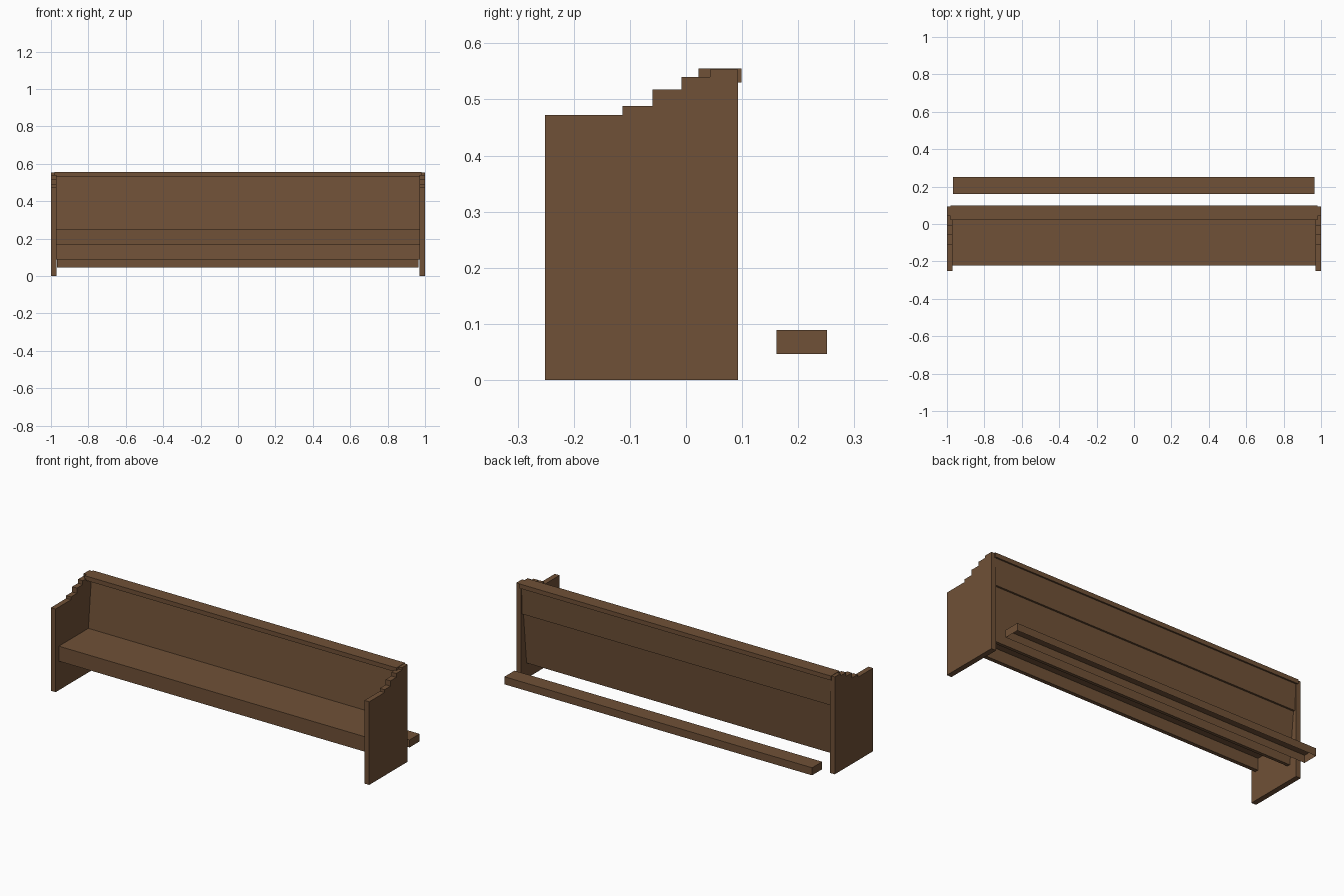
import bpy
import bmesh

cube = bpy.data.objects.get("Cube")
if cube:
    bpy.data.objects.remove(cube, do_unlink=True)

# Single brown wood colour
wood = bpy.data.materials.new("brown_wood")
wood.use_nodes = True
colour = (0.16, 0.082, 0.038, 1)
wood.diffuse_color = colour
wood.node_tree.nodes["Principled BSDF"].inputs["Base Color"].default_value = colour


def extrude_profile(name, profile, x0, x1, open_bottom=False):
    """Extrude a (y, z) outline along x."""
    bm = bmesh.new()
    face = bm.faces.new([bm.verts.new((x0, y, z)) for y, z in profile])
    ext = bmesh.ops.extrude_face_region(bm, geom=[face], use_keep_orig=True)
    moved = [g for g in ext["geom"] if isinstance(g, bmesh.types.BMVert)]
    bmesh.ops.translate(bm, verts=moved, vec=(x1 - x0, 0, 0))
    bmesh.ops.recalc_face_normals(bm, faces=bm.faces)
    if open_bottom:
        under = [f for f in bm.faces if f.normal.z < -0.9]
        bmesh.ops.delete(bm, geom=under, context="FACES")
    mesh = bpy.data.meshes.new(name)
    bm.to_mesh(mesh)
    bm.free()
    mesh.materials.append(wood)
    obj = bpy.data.objects.new(name, mesh)
    bpy.context.collection.objects.link(obj)
    return obj


def rect(y0, y1, z0, z1):
    return [(y0, z0), (y1, z0), (y1, z1), (y0, z1)]


# Stepped end panels
steps = [(-0.113, 0.472), (-0.06, 0.488), (-0.008, 0.518), (0.043, 0.54), (0.093, 0.553)]
outline = [(0.093, 0), (-0.251, 0)]
y = -0.251
for end, z in steps:
    outline += [(y, z), (end, z)]
    y = end
for side, sign in (("left", 1), ("right", -1)):
    extrude_profile(side + "_end_panel", outline, sign * 0.97, sign * 1.0)

# Seat with a front apron
extrude_profile("seat", rect(-0.222, 0.045, 0.232, 0.25), -0.97, 0.97)
extrude_profile("seat_apron", rect(-0.222, -0.2, 0.165, 0.232), -0.97, 0.97)

# Leaning backrest, thicker upper board behind it, and top rail
extrude_profile("backrest", [(0.027, 0.087), (0.045, 0.087), (0.088, 0.53), (0.07, 0.53)],
                -0.97, 0.97)
extrude_profile("upper_back_board", [(0.07, 0.38), (0.084, 0.38), (0.09, 0.53), (0.08, 0.53)],
                -0.97, 0.97)
extrude_profile("top_rail", rect(0.022, 0.099, 0.53, 0.555), -0.98, 0.98)

# Kneeler behind the bench, hollow underneath
extrude_profile("kneeler", rect(0.161, 0.251, 0.046, 0.089), -0.968, 0.965, open_bottom=True)
